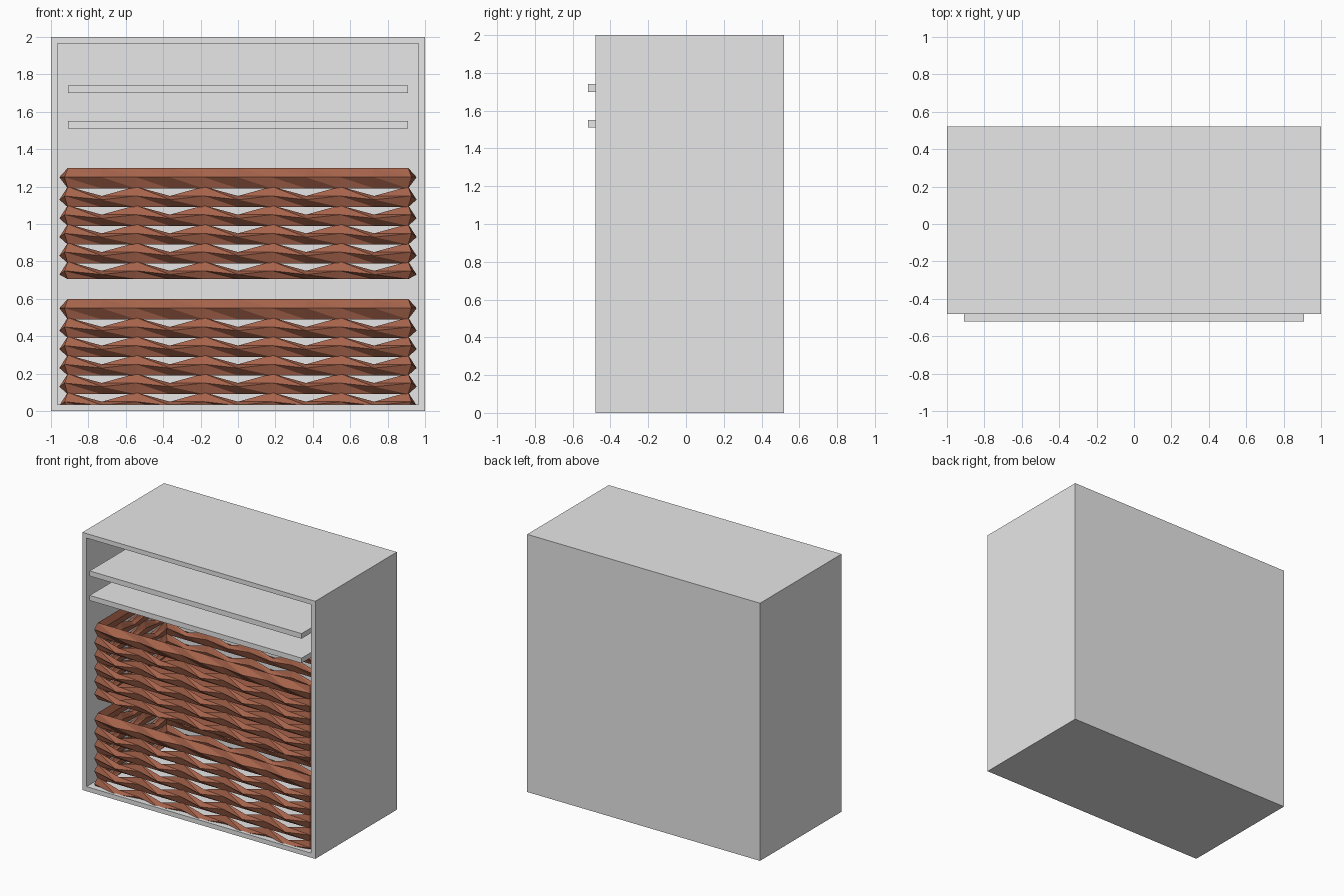
import bpy, bmesh
from mathutils import Vector

if "Cube" in bpy.data.objects:
    bpy.data.objects.remove(bpy.data.objects["Cube"])


def material(name, rgb):
    m = bpy.data.materials.new(name)
    m.diffuse_color = (*rgb, 1)
    m.use_nodes = True
    m.node_tree.nodes["Principled BSDF"].inputs["Base Color"].default_value = m.diffuse_color
    return m


GREY = material("light grey", (0.8, 0.8, 0.8))
BROWN = material("wicker brown", (0.38, 0.125, 0.07))


def finish(name, bm, mat):
    bmesh.ops.recalc_face_normals(bm, faces=bm.faces)
    me = bpy.data.meshes.new(name)
    bm.to_mesh(me)
    bm.free()
    me.materials.append(mat)
    ob = bpy.data.objects.new(name, me)
    bpy.context.collection.objects.link(ob)
    return ob


def add_box(bm, lo, hi):
    lo, hi = Vector(lo), Vector(hi)
    verts = bmesh.ops.create_cube(bm, size=1)["verts"]
    for v in verts:
        v.co = (lo + hi) / 2 + v.co * (hi - lo)
    return verts


# Cabinet: solid block with the front face inset and pushed back
bm = bmesh.new()
add_box(bm, (-1, -0.48, 0), (1, 0.52, 2))
bm.normal_update()
front = min(bm.faces, key=lambda f: f.calc_center_median().y)
bmesh.ops.inset_region(bm, faces=[front], thickness=0.05)
opening = bmesh.ops.extrude_face_region(bm, geom=[front])["geom"]
bmesh.ops.translate(bm, vec=(0, 0.95, 0),
                    verts=[g for g in opening if isinstance(g, bmesh.types.BMVert)])
if front.is_valid:
    bmesh.ops.delete(bm, geom=[front], context='FACES_ONLY')
finish("cabinet", bm, GREY)

# Two pull-out shelves standing slightly proud of the front
for name, z in (("upper_shelf", 1.70), ("lower_shelf", 1.51)):
    bm = bmesh.new()
    add_box(bm, (-0.91, -0.52, z), (0.91, 0.47, z + 0.04))
    finish(name, bm, GREY)

# Basket outline: alternating knots and bulges around a rectangle
X, Y0, Y1 = 0.91, -0.42, 0.42


def outline():
    corners = [Vector(c) for c in ((-X, Y0), (X, Y0), (X, Y1), (-X, Y1))]
    normals = [Vector(n) for n in ((0, -1), (1, 0), (0, 1), (-1, 0))]
    points = []
    for i, segments in enumerate((5, 3, 5, 3)):
        a, b = corners[i], corners[(i + 1) % 4]
        for k in range(2 * segments):
            n = normals[i] + (normals[i - 1] if k == 0 else Vector((0, 0)))
            points.append((a.lerp(b, k / (2 * segments)), n, k % 2 == 1))
    return points


def add_strand(bm, top, is_rim, is_base):
    """One faceted strand with a four-sided section that changes along its length."""
    rings = []
    bottom = top - (0.095 if is_base else 0.11)
    for p, n, bulge in outline():
        crest = top - 0.05 if bulge and not is_rim else top
        ridge = top - (0.07 if bulge and not is_rim else 0.05)
        out = 0.045 if bulge else 0.018
        section = ((0, crest), (out, ridge), (0, bottom), (-0.02, ridge))
        rings.append([bm.verts.new((*(p + n * o), z)) for o, z in section])
    for r, s in zip(rings, rings[1:] + rings[:1]):
        for j in range(4):
            k = (j + 1) % 4
            # split each quad so the folds lean in alternating directions
            bm.faces.new((r[j], s[j], s[k]))
            bm.faces.new((r[j], s[k], r[k]))


# Woven baskets: six strands each plus a thin floor
for name, base in (("upper_basket", 0.7), ("lower_basket", 0.0)):
    bm = bmesh.new()
    for row in range(6):
        add_strand(bm, base + 0.1 * (row + 1), row == 5, row == 0)
    add_box(bm, (-X, Y0, base + 0.005), (X, Y1, base + 0.02))
    finish(name, bm, BROWN)
